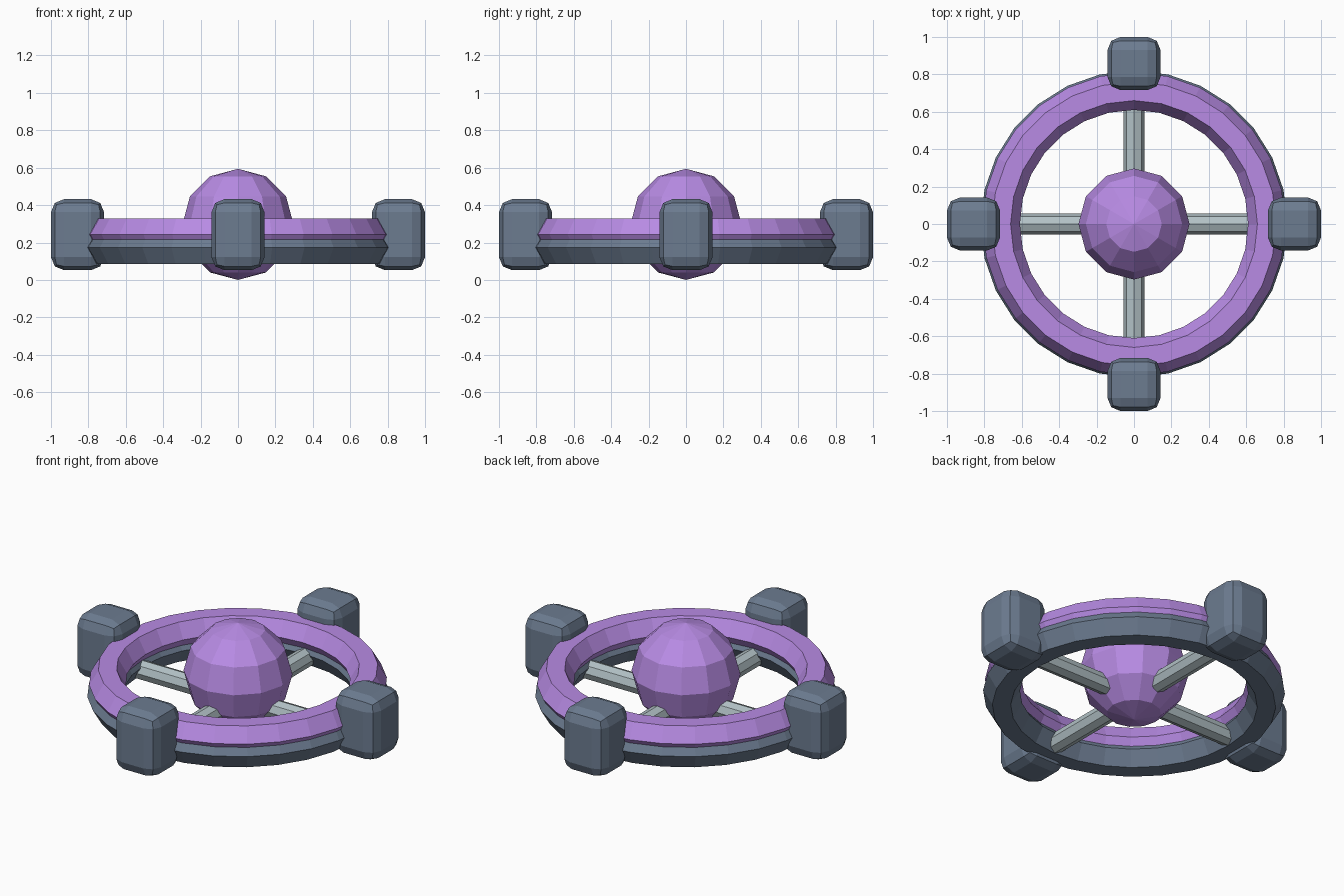
import bpy
from math import pi, cos, sin

if "Cube" in bpy.data.objects:
    bpy.data.objects.remove(bpy.data.objects["Cube"])


def material(name, color):
    m = bpy.data.materials.new(name)
    m.diffuse_color = (*color, 1)
    m.use_nodes = True
    m.node_tree.nodes["Principled BSDF"].inputs["Base Color"].default_value = m.diffuse_color
    return m


purple = material("purple", (0.48, 0.26, 0.78))
slate = material("slate", (0.15, 0.20, 0.28))
pale = material("pale_metal", (0.45, 0.54, 0.57))


def finish(name, mat):
    o = bpy.context.object
    o.name = name
    o.data.materials.append(mat)
    return o


# Two stacked, overlapping hexagonal-section rings
def ring(name, radius, z, mat):
    bpy.ops.mesh.primitive_torus_add(major_segments=28, minor_segments=6,
                                     major_radius=radius, minor_radius=0.1,
                                     location=(0, 0, z))
    finish(name, mat)


ring("lower_ring", 0.72, 0.173, slate)
ring("upper_ring", 0.71, 0.243, purple)

# Faceted central hub
bpy.ops.mesh.primitive_uv_sphere_add(segments=12, ring_count=6, radius=0.297,
                                     location=(0, 0, 0.297))
finish("hub", purple)

# Crossed octagonal spokes, running from ring to ring through the hub
for i in range(2):
    bpy.ops.mesh.primitive_cylinder_add(vertices=8, radius=0.056, depth=1.34,
                                        location=(0, 0, 0.143),
                                        rotation=(0, pi / 2, i * pi / 2))
    finish(f"spoke_{i + 1}", pale)

# Four rounded pods around the rim
for i in range(4):
    a = i * pi / 2
    bpy.ops.mesh.primitive_cube_add(size=1, location=(0.858 * cos(a), 0.858 * sin(a), 0.242))
    pod = finish(f"rim_pod_{i + 1}", slate)
    pod.scale = (0.284, 0.284, 0.38)
    bpy.ops.object.transform_apply(location=False, rotation=False, scale=True)
    bevel = pod.modifiers.new("rounded_edges", 'BEVEL')
    bevel.width = 0.07
    bevel.segments = 2
